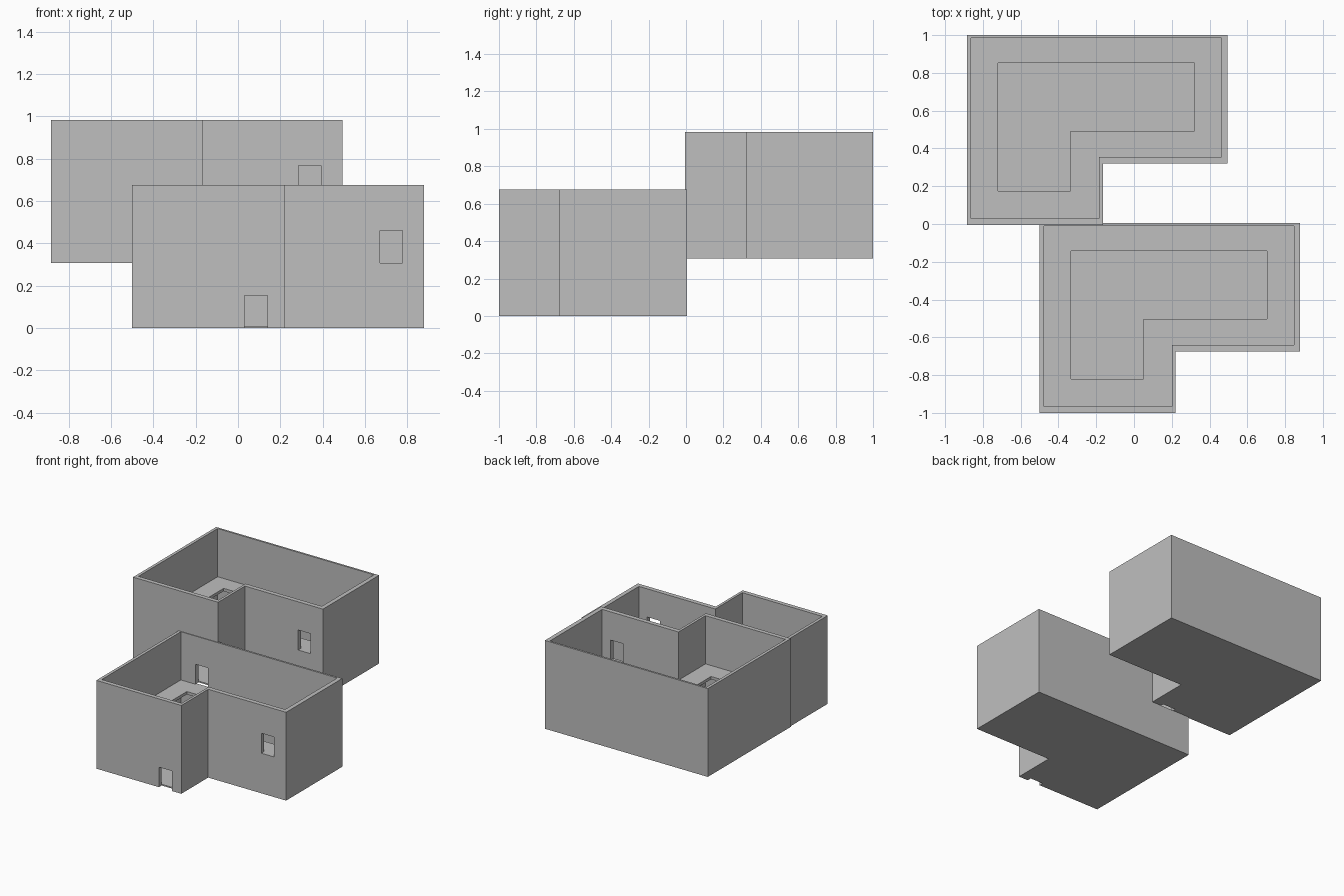
import bpy
import bmesh
from mathutils import Vector

default = bpy.data.objects.get("Cube")
if default:
    bpy.data.objects.remove(default, do_unlink=True)

GREY = (0.52, 0.52, 0.52, 1)
plaster = bpy.data.materials.new("grey plaster")
plaster.use_nodes = True
plaster.diffuse_color = GREY
plaster.node_tree.nodes["Principled BSDF"].inputs["Base Color"].default_value = GREY


def ell(x0, x1, y0, y1, nx, ny):
    """L-shaped outline with its front +x corner notched out at (nx, ny)."""
    return [(x0, y0), (nx, y0), (nx, ny), (x1, ny), (x1, y1), (x0, y1)]


def finish(name, bm, offset):
    bmesh.ops.recalc_face_normals(bm, faces=bm.faces)
    mesh = bpy.data.meshes.new(name)
    bm.to_mesh(mesh)
    bm.free()
    mesh.materials.append(plaster)
    obj = bpy.data.objects.new(name, mesh)
    obj.location = offset
    bpy.context.collection.objects.link(obj)
    return obj


def ring(name, outer, inner, z0, z1, offset):
    """Solid band between two outlines."""
    bm = bmesh.new()
    loops = [[bm.verts.new((x, y, z)) for x, y in outline]
             for outline, z in ((outer, z0), (outer, z1), (inner, z1), (inner, z0))]
    n = len(outer)
    for a, b in zip(loops, loops[1:] + loops[:1]):
        for i in range(n):
            j = (i + 1) % n
            bm.faces.new((a[i], a[j], b[j], b[i]))
    return finish(name, bm, offset)


def slab(name, outline, z0, z1, offset):
    """Solid plate from an outline."""
    bm = bmesh.new()
    base = bm.faces.new([bm.verts.new((x, y, z0)) for x, y in outline])
    grown = bmesh.ops.extrude_face_region(bm, geom=[base], use_keep_orig=True)["geom"]
    top = [v for v in grown if isinstance(v, bmesh.types.BMVert)]
    bmesh.ops.translate(bm, verts=top, vec=(0, 0, z1 - z0))
    return finish(name, bm, offset)


def cut_door(wall, x0, x1, y, z0, z1, offset):
    """Cut an open doorway through a wall centred near y."""
    drop = 0.02
    outline = [(x0, y - 0.06), (x1, y - 0.06), (x1, y + 0.06), (x0, y + 0.06)]
    cutter = slab("door_cutter", outline, z0 - drop, z1, offset)
    cutter.hide_render = True
    mod = wall.modifiers.new("doorway", "BOOLEAN")
    mod.operation = "DIFFERENCE"
    mod.solver = "EXACT"
    mod.object = cutter
    bpy.context.view_layer.objects.active = wall
    bpy.ops.object.modifier_apply(modifier=mod.name)
    bpy.data.objects.remove(cutter, do_unlink=True)


OUTER = ell(-0.5, 0.88, -1.0, 0.005, 0.22, -0.675)
INNER = ell(-0.477, 0.847, -0.967, -0.01, 0.2, -0.64)
WELL = ell(-0.334, 0.704, -0.82, -0.142, 0.05, -0.502)
STOREY, TOP = 0.307, 0.676


def unit(prefix, offset, back_door):
    """Two-storey open-topped L-shaped house with a gallery floor."""
    offset = Vector(offset)
    lower = ring(prefix + "_ground_walls", OUTER, INNER, 0, STOREY, offset)
    upper = ring(prefix + "_upper_walls", OUTER, INNER, STOREY, TOP, offset)
    slab(prefix + "_ground_floor", INNER, 0, 0.01, offset)
    ring(prefix + "_gallery_floor", INNER, WELL, STOREY - 0.022, STOREY, offset)

    # Front door, upper door over the notch, and the linking door
    cut_door(lower, 0.03, 0.14, -0.985, 0, 0.153, offset)
    cut_door(upper, 0.67, 0.777, -0.658, STOREY, 0.46, offset)
    if back_door:
        cut_door(upper, -0.355, -0.245, 0, STOREY, 0.46, offset)


unit("front_house", (0, 0, 0), True)
unit("rear_house", (-0.385, 0.995, STOREY), False)
